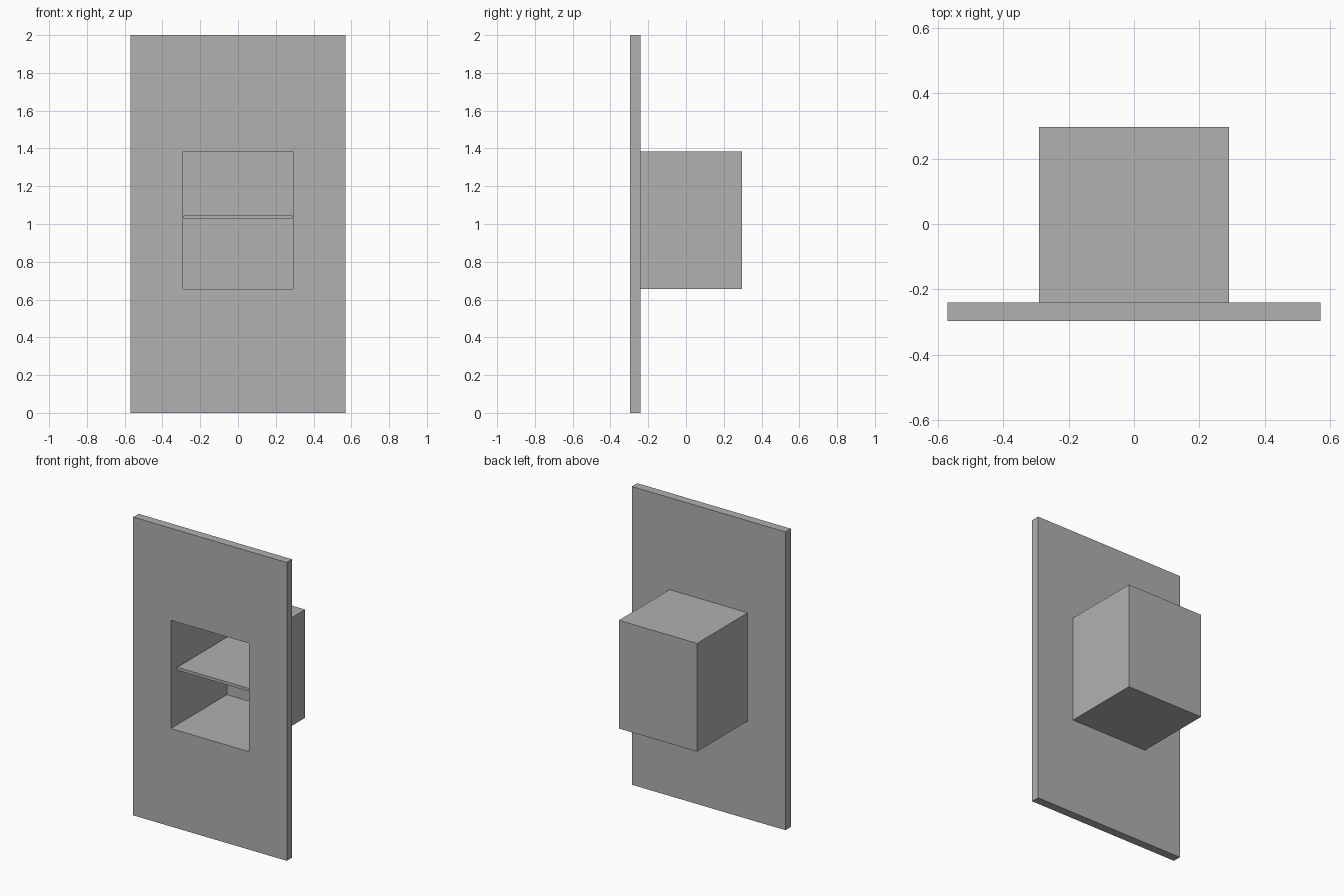
import bpy
import bmesh

cube = bpy.data.objects.get("Cube")
if cube:
    bpy.data.objects.remove(cube, do_unlink=True)

# Main dimensions
FRONT, PANEL_BACK, BOX_BACK = -0.297, -0.24, 0.297
HALF_PANEL, HEIGHT = 0.57, 2.0
HALF_BOX, BOX_LOW, BOX_HIGH = 0.29, 0.657, 1.383
SHELF_Z, SHELF_THICK = 1.038, 0.02

grey = bpy.data.materials.new("plain_grey")
grey.use_nodes = True
colour = (0.44, 0.44, 0.44, 1)
grey.diffuse_color = colour
grey.node_tree.nodes["Principled BSDF"].inputs["Base Color"].default_value = colour


def rectangle(bm, half, low, high, y):
    """Four corner vertices of an upright rectangle."""
    corners = ((-half, low), (half, low), (half, high), (-half, high))
    return [bm.verts.new((x, y, z)) for x, z in corners]


def bridge(bm, a, b):
    """Join two matching rectangles with four faces."""
    for i in range(4):
        j = (i + 1) % 4
        bm.faces.new((a[i], a[j], b[j], b[i]))


def finish(bm, name):
    bmesh.ops.recalc_face_normals(bm, faces=bm.faces)
    mesh = bpy.data.meshes.new(name)
    bm.to_mesh(mesh)
    bm.free()
    mesh.materials.append(grey)
    obj = bpy.data.objects.new(name, mesh)
    bpy.context.collection.objects.link(obj)
    return obj


# Wall panel with a rectangular opening
bm = bmesh.new()
outer_front = rectangle(bm, HALF_PANEL, 0, HEIGHT, FRONT)
outer_back = rectangle(bm, HALF_PANEL, 0, HEIGHT, PANEL_BACK)
inner_front = rectangle(bm, HALF_BOX, BOX_LOW, BOX_HIGH, FRONT)
inner_back = rectangle(bm, HALF_BOX, BOX_LOW, BOX_HIGH, PANEL_BACK)
bridge(bm, outer_front, inner_front)
bridge(bm, inner_front, inner_back)
bridge(bm, inner_back, outer_back)
bridge(bm, outer_back, outer_front)
finish(bm, "wall_panel")

# Thin-walled niche box, open towards the front
bm = bmesh.new()
mouth = rectangle(bm, HALF_BOX, BOX_LOW, BOX_HIGH, PANEL_BACK)
rear = rectangle(bm, HALF_BOX, BOX_LOW, BOX_HIGH, BOX_BACK)
bridge(bm, mouth, rear)
bm.faces.new(rear)
finish(bm, "niche_box")

# Shelf with rounded side edges, kept just inside the box
bm = bmesh.new()
low, high = SHELF_Z - SHELF_THICK / 2, SHELF_Z + SHELF_THICK / 2
near = rectangle(bm, HALF_BOX - 0.001, low, high, PANEL_BACK)
far = rectangle(bm, HALF_BOX - 0.001, low, high, BOX_BACK - 0.001)
bridge(bm, near, far)
bm.faces.new(near)
bm.faces.new(far)
long_edges = [e for e in bm.edges if abs(e.verts[0].co.y - e.verts[1].co.y) > 0.1]
bmesh.ops.bevel(bm, geom=long_edges, offset=0.009, segments=3,
                profile=0.5, affect='EDGES')
finish(bm, "shelf")
